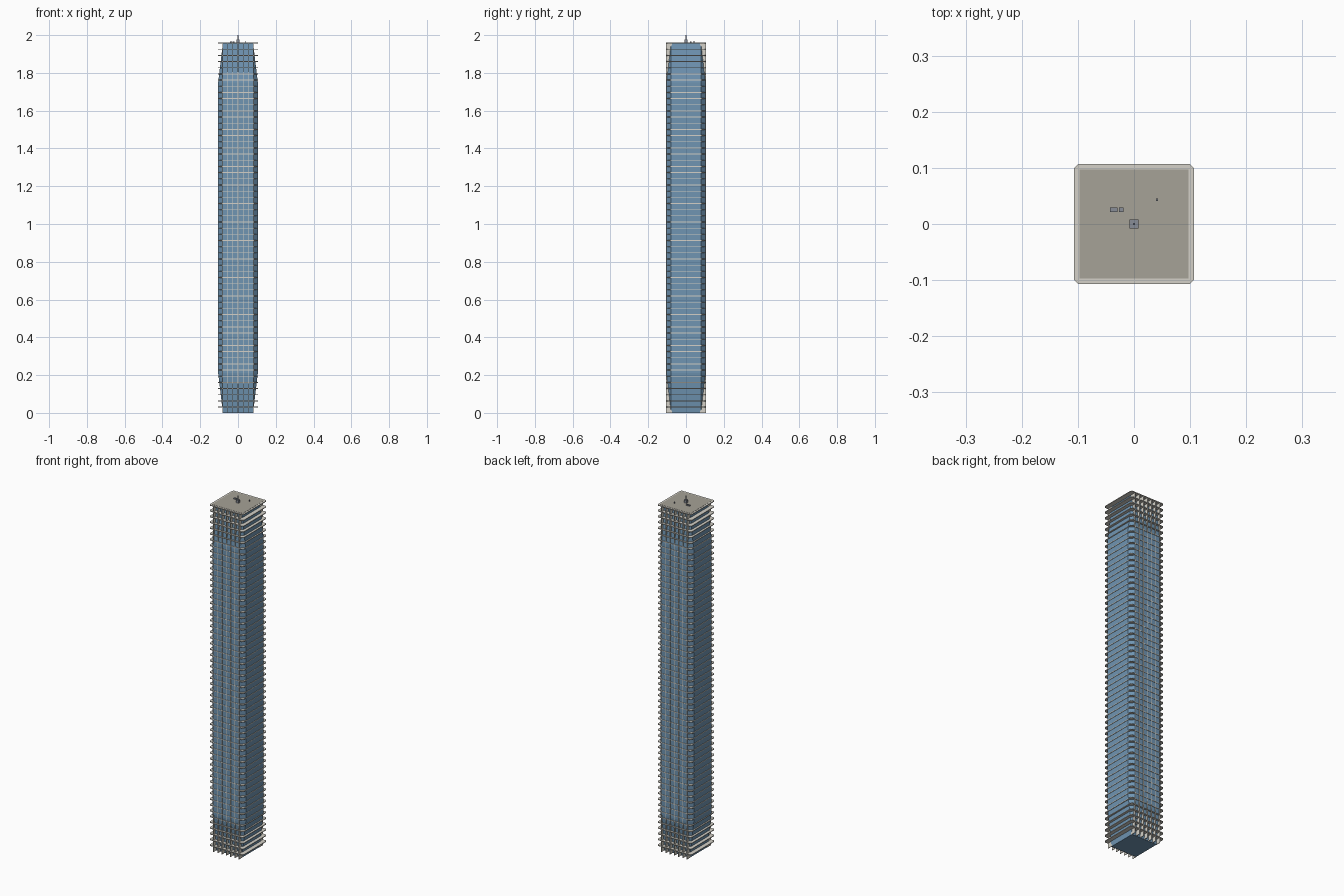
import bpy, bmesh

if "Cube" in bpy.data.objects:
    bpy.data.objects.remove(bpy.data.objects["Cube"])

FLOORS = 60
ROOF = 1.96
STEP = ROOF / FLOORS
SLAB = 0.107     # half width of floor slabs
GLASS = 0.105    # half width of glass at mid height
FACE = 0.08      # half width of each flat glass face


def material(name, rgb):
    m = bpy.data.materials.new(name)
    m.diffuse_color = (*rgb, 1)
    m.use_nodes = True
    m.node_tree.nodes["Principled BSDF"].inputs["Base Color"].default_value = m.diffuse_color
    return m


blue = material("glass_blue", (0.16, 0.30, 0.45))
cream = material("concrete_cream", (0.66, 0.64, 0.58))
stone = material("roof_stone", (0.38, 0.36, 0.31))
steel = material("dark_steel", (0.25, 0.27, 0.31))


def finish(bm, name, mat):
    bmesh.ops.recalc_face_normals(bm, faces=bm.faces)
    me = bpy.data.meshes.new(name)
    bm.to_mesh(me)
    bm.free()
    me.materials.append(mat)
    ob = bpy.data.objects.new(name, me)
    bpy.context.collection.objects.link(ob)
    return ob


def chamfered(a, b):
    """Square outline of half width a with flat sides of half width b."""
    return [(a, -b), (a, b), (b, a), (-b, a), (-a, b), (-a, -b), (-b, -a), (b, -a)]


def loft(bm, rings):
    loops = [[bm.verts.new((x, y, z)) for x, y in pts] for pts, z in rings]
    n = len(loops[0])
    for lo, hi in zip(loops, loops[1:]):
        for i in range(n):
            j = (i + 1) % n
            bm.faces.new((lo[i], lo[j], hi[j], hi[i]))
    bm.faces.new(loops[0][::-1])
    bm.faces.new(loops[-1])


def box(bm, x0, x1, y0, y1, z0, z1):
    pts = [(x0, y0), (x1, y0), (x1, y1), (x0, y1)]
    loft(bm, [(pts, z0), (pts, z1)])


# Glass body: square ends swelling to a chamfered square
bm = bmesh.new()
loft(bm, [(chamfered(FACE, FACE), 0), (chamfered(GLASS, FACE), 0.21),
          (chamfered(GLASS, FACE), 1.75), (chamfered(FACE, FACE), ROOF - 0.002)])
bmesh.ops.remove_doubles(bm, verts=bm.verts, dist=1e-5)
finish(bm, "glass_body", blue)

# Floor slabs, one per storey
bm = bmesh.new()
for i in range(1, FLOORS + 1):
    z = i * STEP
    outline = chamfered(SLAB, SLAB - 0.008)
    loft(bm, [(outline, z - 0.004), (outline, z)])
finish(bm, "floor_slabs", cream)

# Vertical fins on the front and back
bm = bmesh.new()
for side in (-1, 1):
    for i in range(7):
        x = -FACE + i * 2 * FACE / 6
        y0, y1 = sorted((side * (FACE - 0.005), side * (SLAB - 0.0005)))
        box(bm, x - 0.0015, x + 0.0015, y0, y1, 0, ROOF - 0.001)
finish(bm, "facade_fins", cream)

# Roof deck
bm = bmesh.new()
box(bm, -0.097, 0.097, -0.097, 0.097, ROOF - 0.001, ROOF + 0.001)
finish(bm, "roof_deck", stone)

# Rooftop equipment: name, centre x, centre y, half sizes, top
for name, x, y, hx, hy, top in [
        ("mast_base", 0, 0, 0.008, 0.008, 1.977),
        ("mast", 0, 0, 0.002, 0.002, 2.0),
        ("large_air_unit", -0.036, 0.025, 0.0065, 0.004, 1.967),
        ("small_air_unit", -0.023, 0.025, 0.004, 0.004, 1.967),
        ("vent_pipe", 0.041, 0.043, 0.002, 0.002, 1.97)]:
    bm = bmesh.new()
    box(bm, x - hx, x + hx, y - hy, y + hy, ROOF, top)
    finish(bm, name, steel)
